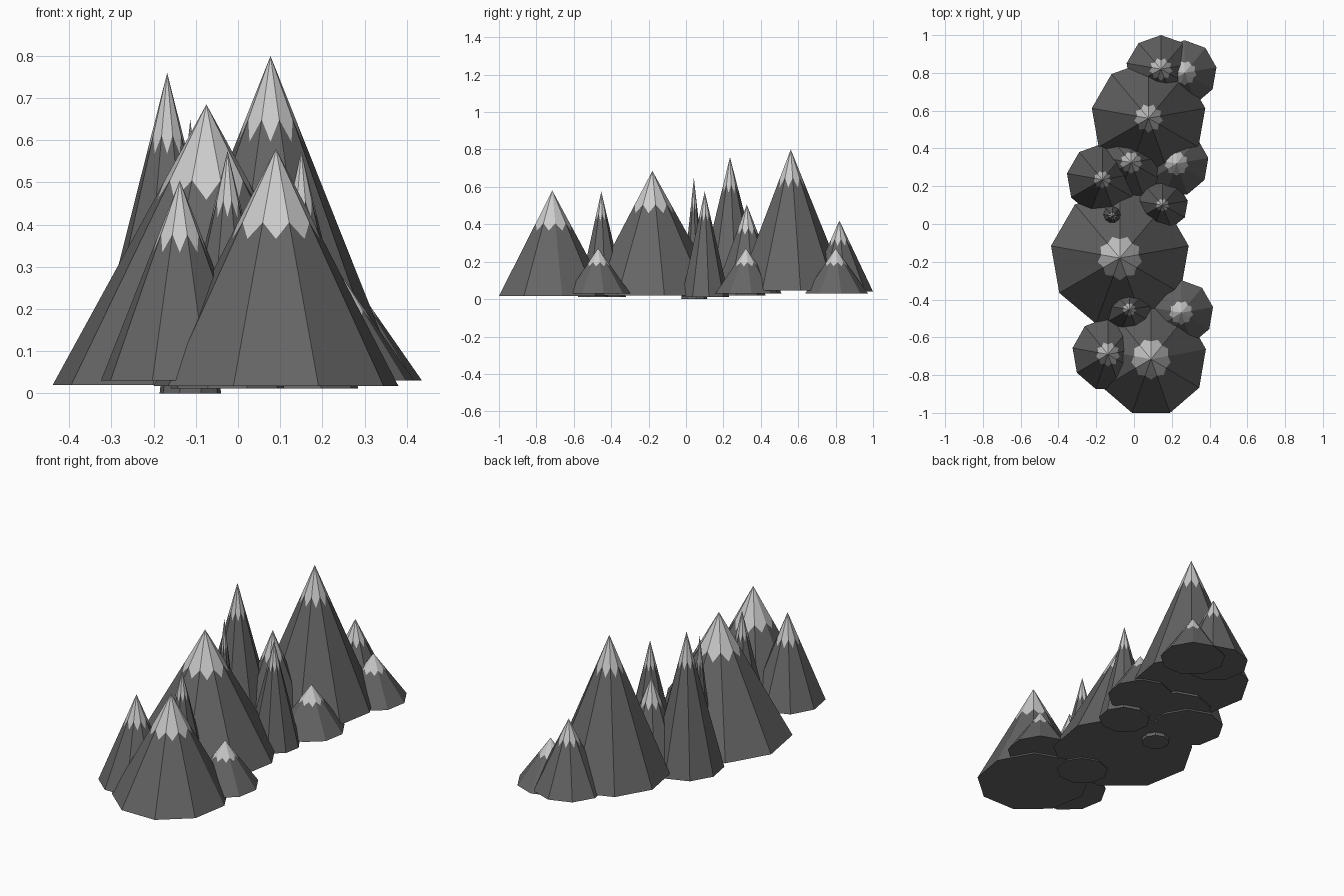
import bpy
from math import cos, sin, radians

if "Cube" in bpy.data.objects:
    bpy.data.objects.remove(bpy.data.objects["Cube"])

SIDES = 9


def material(name, grey):
    m = bpy.data.materials.new(name)
    m.diffuse_color = (grey, grey, grey, 1)
    m.use_nodes = True
    m.node_tree.nodes["Principled BSDF"].inputs["Base Color"].default_value = m.diffuse_color
    return m


rock = material("rock", 0.13)
snow = material("snow", 0.55)


def mountain(name, x, y, z, top, rx, ry, high, low):
    """Nine-sided peak; the snow edge zigzags between ribs (high) and face middles (low)."""
    n = SIDES
    corners = [(rx * cos(radians(90 + 360 * i / n)), ry * sin(radians(90 + 360 * i / n)))
               for i in range(n)]
    h = top - z
    verts = [(cx, cy, 0) for cx, cy in corners]                          # foot
    verts += [(cx * high, cy * high, h * (1 - high)) for cx, cy in corners]  # snow edge on ribs
    for i in range(n):                                                   # snow edge mid face
        a, b = corners[i], corners[(i + 1) % n]
        verts.append(((a[0] + b[0]) / 2 * low, (a[1] + b[1]) / 2 * low, h * (1 - low)))
    apex = len(verts)
    verts.append((0, 0, h))
    faces, mats = [tuple(reversed(range(n)))], [0]
    for i in range(n):
        j, mid = (i + 1) % n, 2 * n + i
        faces += [(i, j, mid), (i, mid, n + i), (j, n + j, mid),
                  (n + i, mid, apex), (mid, n + j, apex)]
        mats += [0, 0, 0, 1, 1]
    me = bpy.data.meshes.new(name)
    me.from_pydata(verts, [], faces)
    me.materials.append(rock)
    me.materials.append(snow)
    me.polygons.foreach_set("material_index", mats)
    me.update()
    ob = bpy.data.objects.new(name, me)
    ob.location = (x, y, z)
    bpy.context.collection.objects.link(ob)


# Large peaks
mountain("front_peak", 0.09, -0.715, 0.017, 0.58, 0.295, 0.303, 0.31, 0.38)
mountain("middle_peak", -0.075, -0.18, 0.02, 0.685, 0.37, 0.37, 0.27, 0.34)
mountain("back_peak", 0.077, 0.56, 0.045, 0.80, 0.305, 0.305, 0.20, 0.27)

# Medium peaks
mountain("front_left_peak", -0.138, -0.69, 0.03, 0.505, 0.19, 0.195, 0.27, 0.36)
mountain("tall_left_peak", -0.168, 0.235, 0.02, 0.76, 0.19, 0.19, 0.20, 0.26)
mountain("inner_peak", -0.015, 0.325, 0.03, 0.505, 0.185, 0.185, 0.26, 0.34)
mountain("rear_peak", 0.143, 0.82, 0.04, 0.42, 0.185, 0.18, 0.26, 0.36)

# Slender spires
mountain("right_spire", 0.15, 0.10, 0.012, 0.575, 0.137, 0.13, 0.21, 0.28)
mountain("front_spire", -0.025, -0.453, 0.012, 0.575, 0.137, 0.132, 0.21, 0.28)
mountain("thin_spire", -0.113, 0.042, 0.0, 0.65, 0.074, 0.072, 0.21, 0.28)

# Foothills along the right side
for name, x, y in (("front_foothill", 0.25, -0.47), ("middle_foothill", 0.225, 0.32),
                   ("rear_foothill", 0.268, 0.80)):
    mountain(name, x, y, 0.03, 0.272, 0.171, 0.173, 0.31, 0.40)
